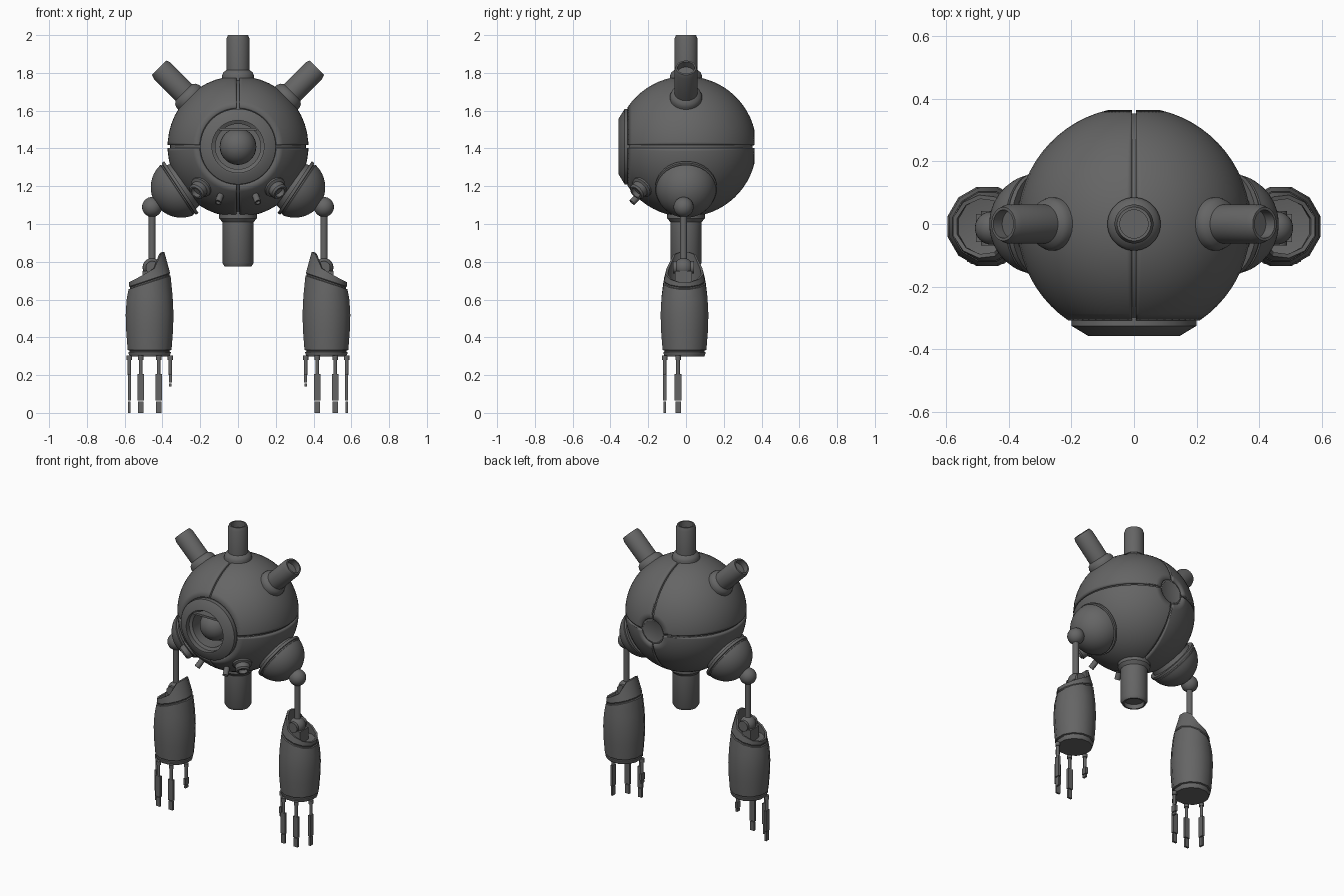
import bpy, bmesh
from math import sin, cos, pi, radians
from mathutils import Vector, Matrix

if "Cube" in bpy.data.objects:
    bpy.data.objects.remove(bpy.data.objects["Cube"])

metal = bpy.data.materials.new("dark_grey_metal")
metal.use_nodes = True
GREY = (0.13, 0.13, 0.13, 1)
metal.diffuse_color = GREY
metal.node_tree.nodes["Principled BSDF"].inputs["Base Color"].default_value = GREY

CENTRE = Vector((0, 0, 1.41))
UP = Vector((0, 0, 1))


def finish(name, bm, origin=(0, 0, 0), direction=UP):
    """Turn a bmesh into a shaded object whose local z points along direction."""
    bmesh.ops.remove_doubles(bm, verts=bm.verts, dist=1e-5)
    bmesh.ops.recalc_face_normals(bm, faces=bm.faces)
    mesh = bpy.data.meshes.new(name)
    bm.to_mesh(mesh)
    bm.free()
    mesh.materials.append(metal)
    mesh.shade_smooth()
    mesh.set_sharp_from_angle(angle=radians(32))
    ob = bpy.data.objects.new(name, mesh)
    ob.location = origin
    ob.rotation_mode = "QUATERNION"
    ob.rotation_quaternion = Vector(direction).to_track_quat("Z", "Y")
    bpy.context.collection.objects.link(ob)
    return ob


def skin(rings):
    """Bridge a list of equal rings of points into a surface."""
    bm = bmesh.new()
    rows = [[bm.verts.new(p) for p in ring] for ring in rings]
    n = len(rows[0])
    for a, b in zip(rows, rows[1:]):
        for i in range(n):
            j = (i + 1) % n
            bm.faces.new((a[i], a[j], b[j], b[i]))
    bmesh.ops.remove_doubles(bm, verts=bm.verts, dist=1e-5)
    return bm


def revolve(profile, sides=32):
    angles = [2 * pi * (i + 0.5) / sides for i in range(sides)]
    return skin([[(r * cos(a), r * sin(a), h) for a in angles] for r, h in profile])


def lathe(name, profile, origin=CENTRE, direction=UP, sides=32):
    return finish(name, revolve(profile, sides), origin, direction)


def arc(radius, start, end, steps=24):
    span = [start + (end - start) * i / steps for i in range(steps + 1)]
    return [(radius * sin(t), radius * cos(t)) for t in span]


def ball(name, radius, origin):
    bm = bmesh.new()
    bmesh.ops.create_uvsphere(bm, u_segments=24, v_segments=16, radius=radius)
    return finish(name, bm, origin)


def rod(name, radius, start, end, sides=16):
    axis = Vector(end) - Vector(start)
    n = axis.length
    return lathe(name, [(0, 0), (radius, 0), (radius, n), (0, n)], start, axis, sides)


def box(name, size, origin):
    bm = bmesh.new()
    bmesh.ops.create_cube(bm, size=1, matrix=Matrix.Diagonal((*size, 1)))
    return finish(name, bm, origin)


# Body: an inner core seen through the seams between four shell panels
BACK = (0, 1, 0)
lathe("body_core", [(0, 0.352), (0.07, 0.352)] + arc(0.36, 0.2, pi - 0.58),
      direction=BACK, sides=48)
bm = revolve(arc(0.373, 0.23, pi - 0.597), 48)
for normal in ((1, 0, 0), (0, 1, 0)):
    bmesh.ops.bisect_plane(bm, geom=bm.verts[:] + bm.edges[:] + bm.faces[:],
                           plane_co=Vector(normal) * 0.007, plane_no=normal, clear_inner=True)
panels = finish("body_panels", bm, CENTRE, BACK)
thick = panels.modifiers.new("thickness", "SOLIDIFY")
thick.thickness = 0.02
thick.offset = -1 if panels.data.polygons[0].normal.dot(panels.data.polygons[0].center) > 0 else 1
mirror = panels.modifiers.new("quarters", "MIRROR")
mirror.use_axis = (True, True, False)

# Eye: bevelled ring with a stepped socket, the ball and its upper lid
lathe("eye_ring", [(0.2, 0.28), (0.2, 0.325), (0.147, 0.357), (0.138, 0.357), (0.138, 0.325),
                   (0.12, 0.315), (0.12, 0.2), (0, 0.2)], direction=(0, -1, 0), sides=48)
ball("eyeball", 0.097, (0, -0.24, 1.41))
box("upper_eyelid", (0.2, 0.09, 0.014), (0, -0.295, 1.502))

# Barrels on top and the larger one underneath
BARREL = [(0.085, 0.34), (0.085, 0.375), (0.078, 0.393), (0.062, 0.405), (0.062, 0.568),
          (0.054, 0.59), (0.045, 0.59), (0.045, 0.55), (0, 0.55)]
lathe("top_barrel", BARREL)
lathe("bottom_barrel", [(0.1, 0.34), (0.1, 0.38), (0.083, 0.4), (0.083, 0.615), (0.072, 0.635),
                        (0.062, 0.635), (0.062, 0.605), (0, 0.605)], direction=-UP)


def forearm(name, cx, s):
    """Twelve-sided sleeve; the slope lifts each ring toward the outer side."""
    # radius, height, slope
    rings = [(0, 0.298, 0), (0.108, 0.298, 0), (0.116, 0.316, 0), (0.116, 0.322, 0),
             (0.11, 0.324, 0), (0.11, 0.33, 0), (0.12, 0.333, 0), (0.128, 0.43, 0),
             (0.131, 0.52, 0), (0.126, 0.61, 0.01), (0.115, 0.69, 0.037),
             (0.108, 0.693, 0.037), (0.108, 0.7, 0.037), (0.112, 0.705, 0.037)]
    angles = [2 * pi * (i + 0.5) / 12 for i in range(12)]

    def ring(r, height):
        return [(s * r * cos(a), r * sin(a), height(cos(a))) for a in angles]

    def rim(c):
        return 0.853 if c > 0.9 else 0.84 if c > 0.6 else 0.75 + 0.06 * c

    pts = [ring(r, lambda c, z=z, k=k: z + k * c) for r, z, k in rings]
    for inset in (0, 0.013):
        pts.append([(s * (0.105 - inset - 0.2 * (rim(cos(a)) - 0.73)) * cos(a),
                     (0.105 - inset - 0.2 * (rim(cos(a)) - 0.73)) * sin(a),
                     rim(cos(a))) for a in angles])
    pts += [ring(0.095, lambda c: 0.68), ring(0, lambda c: 0.66)]
    finish(name, skin(pts), (cx, -0.008, 0))


def finger(name, x, y, wide_x, tip):
    """Thin rod and knuckle, then two flat segments down to the tip."""
    w, t = 0.036, 0.017
    length = 0.21 - tip
    seam = tip + length * 0.31
    rod(name + "_knuckle", 0.015, (x, y, 0.28), (x, y, 0.305), 12)
    rod(name + "_rod", 0.01, (x, y, 0.2), (x, y, 0.285), 12)
    for part, hi, lo, k in (("upper", 0.21, seam, 1), ("lower", seam, tip, 0.8)):
        size = (w * k, t * k) if wide_x else (t * k, w * k)
        box(f"{name}_{part}", (*size, hi - lo - 0.005), (x, y, (hi + lo) / 2 - 0.0025))


# Everything that repeats on both sides
for side, s in (("left", 1), ("right", -1)):
    lathe(side + "_barrel", BARREL, direction=(s, 0, 1))
    lathe(side + "_nozzle", [(0.06, 0.345), (0.06, 0.378), (0.046, 0.385), (0.046, 0.415),
                             (0.038, 0.425), (0.028, 0.425), (0.028, 0.4), (0, 0.4)],
          direction=(s * 0.21, -0.25, -0.23), sides=16)
    lathe(side + "_small_tube", [(0.018, 0.34), (0.018, 0.425), (0.011, 0.425),
                                 (0.011, 0.41), (0, 0.41)],
          direction=(s * 0.1, -0.27, -0.28), sides=12)

    # Shoulder dome with a grooved rim
    lathe(side + "_shoulder", [(0, -0.04), (0.13, -0.04), (0.14, 0), (0.165, 0), (0.165, 0.016),
                               (0.155, 0.018), (0.155, 0.025)] + arc(0.162, 1.4, 0, 14),
          (s * 0.3, 0, 1.195), (s * 0.83, 0, -0.55))

    # Arm linkage
    x, y = s * 0.455, -0.013
    ball(side + "_upper_joint", 0.053, (x, y, 1.09))
    rod(side + "_arm_rod", 0.019, (x, y, 0.78), (x, y, 1.07))
    ball(side + "_lower_joint", 0.05, (x, y, 0.77))
    rod(side + "_joint_pin", 0.034, (x, y - 0.055, 0.77), (x, y + 0.055, 0.77))
    box(side + "_joint_mount", (0.06, 0.09, 0.1), (s * 0.475, y, 0.7))

    # Forearm and fingers
    forearm(side + "_forearm", s * 0.468, s)
    finger(side + "_inner_finger", s * 0.42, -0.113, True, 0)
    finger(side + "_middle_finger", s * 0.515, -0.113, True, 0)
    finger(side + "_outer_finger", s * 0.575, -0.042, False, 0)
    finger(side + "_thumb", s * 0.358, -0.042, False, 0.14)
